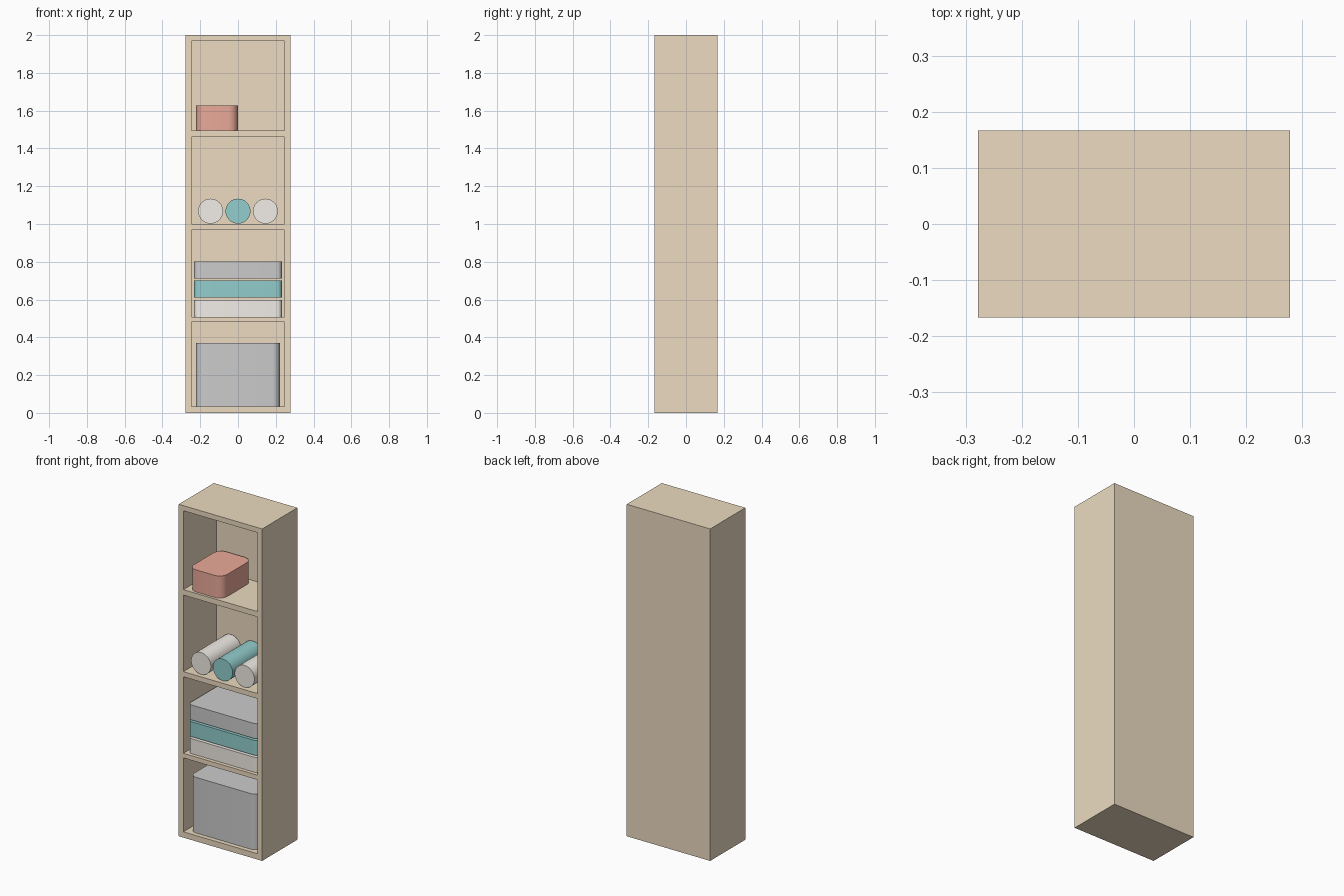
import bpy, bmesh
from mathutils import Matrix

if "Cube" in bpy.data.objects:
    bpy.data.objects.remove(bpy.data.objects["Cube"])


def material(name, rgb):
    m = bpy.data.materials.new(name)
    m.diffuse_color = (*rgb, 1)
    m.use_nodes = True
    m.node_tree.nodes["Principled BSDF"].inputs["Base Color"].default_value = m.diffuse_color
    return m


WOOD = material("wood", (0.84, 0.71, 0.53))
RED = material("red_cloth", (0.82, 0.40, 0.32))
TEAL = material("teal_cloth", (0.29, 0.61, 0.61))
CREAM = material("cream_cloth", (0.89, 0.85, 0.80))


def finish(bm, name, mat=None, smooth=True):
    bmesh.ops.recalc_face_normals(bm, faces=bm.faces[:])
    me = bpy.data.meshes.new(name)
    bm.to_mesh(me)
    bm.free()
    ob = bpy.data.objects.new(name, me)
    bpy.context.collection.objects.link(ob)
    if mat:
        me.materials.append(mat)
    if smooth:
        bpy.ops.object.select_all(action='DESELECT')
        ob.select_set(True)
        bpy.context.view_layer.objects.active = ob
        bpy.ops.object.shade_smooth_by_angle()
    return ob


def rounded_box(name, x0, x1, y0, y1, z0, z1, radius, mat=None):
    """Box with rounded upright edges."""
    bm = bmesh.new()
    bmesh.ops.create_cube(bm, size=1)
    bmesh.ops.scale(bm, vec=(x1 - x0, y1 - y0, z1 - z0), verts=bm.verts[:])
    bmesh.ops.translate(bm, vec=((x0 + x1) / 2, (y0 + y1) / 2, (z0 + z1) / 2),
                        verts=bm.verts[:])
    upright = [e for e in bm.edges
               if abs(e.verts[0].co.z - e.verts[1].co.z) > 1e-4]
    bmesh.ops.bevel(bm, geom=upright, offset=radius, offset_type='OFFSET',
                    segments=6, profile=0.5, affect='EDGES')
    return finish(bm, name, mat)


def roll(name, x, z, radius, y0, y1, mat):
    """Cylinder lying front to back."""
    bm = bmesh.new()
    bmesh.ops.create_cone(bm, cap_ends=True, segments=32, radius1=radius,
                          radius2=radius, depth=y1 - y0)
    bmesh.ops.rotate(bm, matrix=Matrix.Rotation(1.5707963, 3, 'X'),
                     verts=bm.verts[:])
    bmesh.ops.translate(bm, vec=(x, (y0 + y1) / 2, z), verts=bm.verts[:])
    return finish(bm, name, mat)


# Cabinet: front face as a grid, compartments pushed in, outline pulled back
W, D, IN = 0.278, 0.167, 0.247
xs = [-W, -IN, IN, W]
zs = [0, 0.035, 0.48, 0.508, 0.969, 1.0, 1.461, 1.494, 1.969, 2]
bm = bmesh.new()
grid = [[bm.verts.new((x, -D, z)) for x in xs] for z in zs]
openings = []
for r in range(len(zs) - 1):
    for c in range(3):
        f = bm.faces.new((grid[r][c], grid[r][c + 1],
                          grid[r + 1][c + 1], grid[r + 1][c]))
        if c == 1 and r % 2:
            openings.append(f)
bm.normal_update()
rim = [e for e in bm.edges if e.is_boundary]
ext = bmesh.ops.extrude_edge_only(bm, edges=rim)["geom"]
bmesh.ops.translate(bm, vec=(0, 2 * D, 0),
                    verts=[g for g in ext if isinstance(g, bmesh.types.BMVert)])
back = [g for g in ext if isinstance(g, bmesh.types.BMEdge) and g.is_boundary]
bmesh.ops.edgeloop_fill(bm, edges=back)
bm.normal_update()
bmesh.ops.inset_individual(bm, faces=openings, thickness=0, depth=-0.314)
finish(bm, "cabinet", WOOD, smooth=False)

# Bottom compartment: storage bin
rounded_box("storage_bin", -0.222, 0.222, -0.14, 0.14, 0.035, 0.37, 0.04)

# Second compartment: stack of folded blankets
for i, (z0, mat) in enumerate([(0.508, CREAM), (0.61, TEAL), (0.711, None)]):
    rounded_box(f"folded_blanket_{i + 1}", -0.232, 0.232, -0.145, 0.145,
                z0, z0 + 0.09, 0.025, mat)

# Third compartment: rolled towels
for i, mat in enumerate([CREAM, TEAL, CREAM]):
    roll(f"rolled_towel_{i + 1}", (i - 1) * 0.145, 1.068, 0.066,
         -0.145, 0.14, mat)

# Top compartment: small box
rounded_box("small_box", -0.222, 0, -0.152, 0.135, 1.494, 1.627, 0.05, RED)
